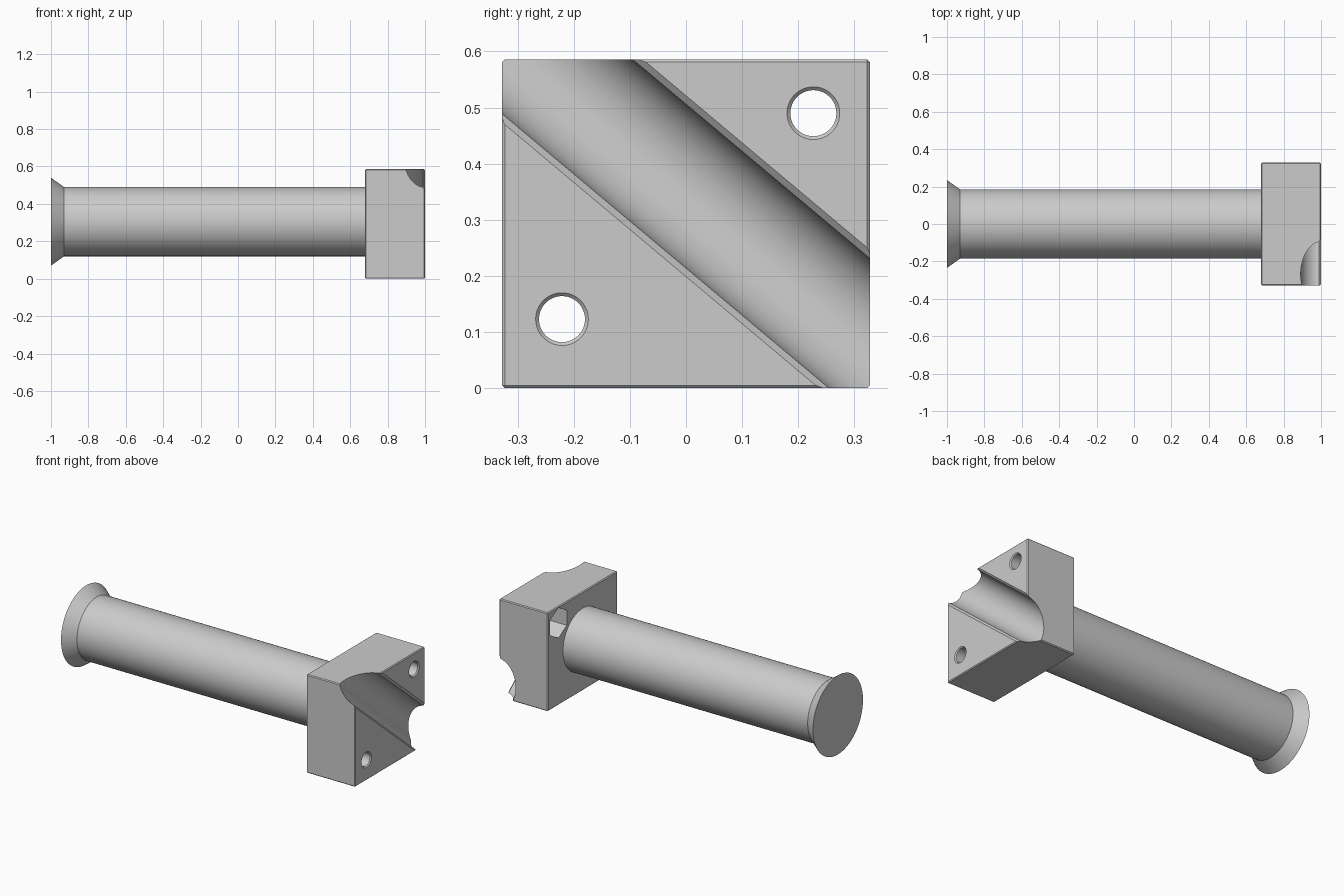
import bpy, bmesh
from math import sin, cos, pi, radians, asin
from mathutils import Vector

cube = bpy.data.objects.get("Cube")
if cube:
    bpy.data.objects.remove(cube, do_unlink=True)

grey = bpy.data.materials.new("light_grey")
grey.use_nodes = True
grey.diffuse_color = (0.6, 0.6, 0.6, 1)
grey.node_tree.nodes["Principled BSDF"].inputs["Base Color"].default_value = (0.6, 0.6, 0.6, 1)


def loft(name, rings):
    """Solid skinned through equal-length rings of points, capped at both ends."""
    bm = bmesh.new()
    loops = [[bm.verts.new(p) for p in ring] for ring in rings]
    n = len(loops[0])
    for a, b in zip(loops, loops[1:]):
        for i in range(n):
            j = (i + 1) % n
            bm.faces.new((a[i], a[j], b[j], b[i]))
    bm.faces.new(loops[0])
    bm.faces.new(loops[-1])
    bmesh.ops.recalc_face_normals(bm, faces=bm.faces[:])
    mesh = bpy.data.meshes.new(name)
    bm.to_mesh(mesh)
    bm.free()
    mesh.materials.append(grey)
    ob = bpy.data.objects.new(name, mesh)
    bpy.context.collection.objects.link(ob)
    return ob


def turned(name, profile, y, z, sides=64):
    """Round or polygonal solid along x from (x, radius) pairs."""
    angles = [2 * pi * i / sides for i in range(sides)]
    return loft(name, [[(x, y + r * sin(a), z + r * cos(a)) for a in angles]
                       for x, r in profile])


def activate(ob):
    bpy.ops.object.select_all(action='DESELECT')
    ob.select_set(True)
    bpy.context.view_layer.objects.active = ob


def cut(target, cutter):
    cutter.hide_render = True
    mod = target.modifiers.new("cut", 'BOOLEAN')
    mod.operation, mod.solver, mod.object = 'DIFFERENCE', 'EXACT', cutter
    activate(target)
    bpy.ops.object.modifier_apply(modifier=mod.name)
    bpy.data.objects.remove(cutter, do_unlink=True)


# Mounting block with a fine chamfer
FACE, BACK, HALF, TOP = 1.0, 0.68, 0.328, 0.586
block = loft("mounting_block", [[(x, -HALF, 0), (x, HALF, 0), (x, HALF, TOP), (x, -HALF, TOP)]
                                for x in (BACK, FACE)])
bevel = block.modifiers.new("chamfer", 'BEVEL')
bevel.width, bevel.segments = 0.005, 1
activate(block)
bpy.ops.object.modifier_apply(modifier=bevel.name)

# Diagonal bar groove with chamfered lips
tilt = radians(40)
along = Vector((0, cos(tilt), -sin(tilt)))
across = Vector((0, sin(tilt), cos(tilt)))
centre = Vector((0, 0, 0.36))
radius, lip, steps = 0.113, 0.011, 40
axis_x = FACE + 0.004
start = asin((lip + 0.004) / radius)
section = [(radius + 2 * lip, FACE + lip)]
for i in range(steps + 1):
    a = start + (pi - 2 * start) * i / steps
    section.append((radius * cos(a), axis_x - radius * sin(a)))
section.append((-radius - 2 * lip, FACE + lip))
groove = loft("groove_cutter", [[centre + along * t + across * u + Vector((x, 0, 0))
                                 for u, x in section] for t in (-1, 1)])
cut(block, groove)

# Bolt holes with countersunk rims, and hexagonal nut pockets behind
for y, z in ((0.227, 0.49), (-0.221, 0.123)):
    cut(block, turned("bolt_cutter", [(BACK - 0.1, 0.041), (FACE - 0.006, 0.041),
                                      (FACE + 0.006, 0.053)], y, z, 48))
    cut(block, turned("nut_cutter", [(BACK - 0.05, 0.09), (BACK + 0.12, 0.09)], y, z, 6))

# Round arm flaring to a flat end flange
arm = turned("holder_arm", [(-1, 0.235), (-0.93, 0.185), (BACK + 0.01, 0.185)], 0, 0.305, 96)

for ob in (block, arm):
    activate(ob)
    bpy.ops.object.shade_smooth_by_angle(angle=radians(25))
